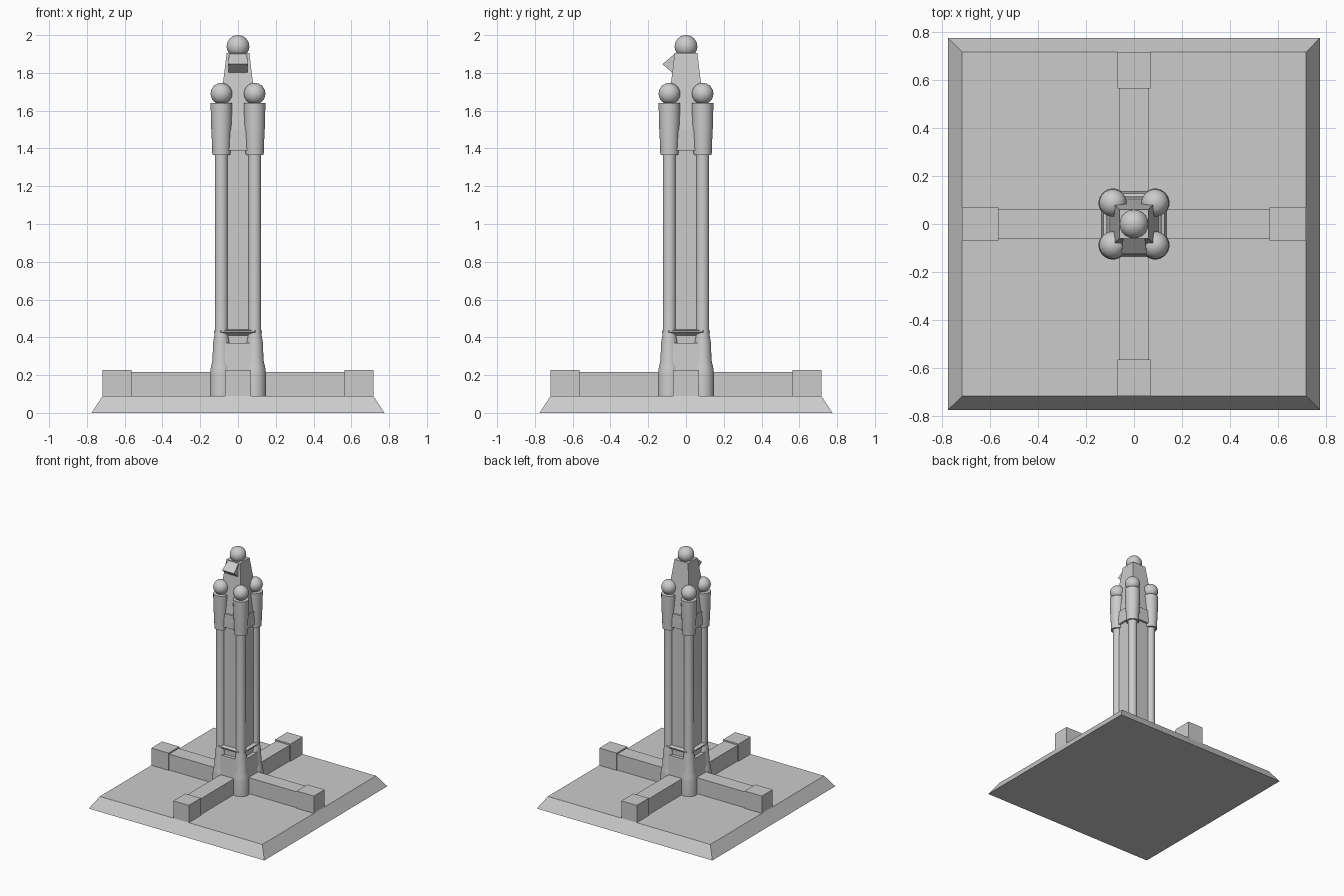
import bpy, bmesh, math

if "Cube" in bpy.data.objects:
    bpy.data.objects.remove(bpy.data.objects["Cube"])

COL = 0.088  # column centre offset


def finish(name, bm, smooth=False):
    bmesh.ops.recalc_face_normals(bm, faces=bm.faces)
    me = bpy.data.meshes.new(name)
    bm.to_mesh(me)
    bm.free()
    ob = bpy.data.objects.new(name, me)
    bpy.context.collection.objects.link(ob)
    if smooth:
        bpy.ops.object.select_all(action='DESELECT')
        ob.select_set(True)
        bpy.context.view_layer.objects.active = ob
        bpy.ops.object.shade_smooth_by_angle(angle=math.radians(35))
    return ob


def loft(name, rings, smooth=False):
    """Skin a list of equal-length point rings and cap both ends."""
    bm = bmesh.new()
    vs = [[bm.verts.new(p) for p in ring] for ring in rings]
    n = len(vs[0])
    for a, b in zip(vs, vs[1:]):
        for i in range(n):
            j = (i + 1) % n
            bm.faces.new((a[i], a[j], b[j], b[i]))
    bm.faces.new(vs[0][::-1])
    bm.faces.new(vs[-1])
    return finish(name, bm, smooth)


def square(h, z):
    return [(-h, -h, z), (h, -h, z), (h, h, z), (-h, h, z)]


def notched(h, z, c=COL):
    """Square with its corners cut off inside the columns."""
    return [(-c, -h, z), (c, -h, z), (h, -c, z), (h, c, z),
            (c, h, z), (-c, h, z), (-h, c, z), (-h, -c, z)]


def circle(cx, cy, r, z, n=32):
    return [(cx + r * math.cos(math.tau * i / n),
             cy + r * math.sin(math.tau * i / n), z) for i in range(n)]


def lathe(name, cx, cy, profile):
    return loft(name, [circle(cx, cy, r, z) for r, z in profile], True)


def ball(name, x, y, z, r):
    bm = bmesh.new()
    bmesh.ops.create_uvsphere(bm, u_segments=32, v_segments=16, radius=r)
    bmesh.ops.translate(bm, verts=bm.verts, vec=(x, y, z))
    return finish(name, bm, True)


def box(name, x0, x1, hw, z0, z1, angle):
    ob = loft(name, [[(x0, -hw, z), (x1, -hw, z), (x1, hw, z), (x0, hw, z)]
                     for z in (z0, z1)])
    ob.rotation_euler.z = angle
    return ob


# Sloped base slab
loft("base", [square(0.775, 0), square(0.717, 0.09)])

# Four low beams with raised end blocks
for k in range(4):
    a = k * math.pi / 2
    box(f"beam_{k + 1}", 0.05, 0.60, 0.06, 0.09, 0.217, a)
    box(f"beam_end_{k + 1}", 0.565, 0.717, 0.068, 0.09, 0.228, a)

# Plinth, ledge, shaft and collar of the central tower
loft("plinth", [notched(0.135, 0.09), notched(0.135, 0.22), notched(0.127, 0.37)])
loft("shaft", [notched(0.1, 0.36), notched(0.098, 1.51)])
loft("ledge", [notched(0.1, 0.41), notched(0.127, 0.427),
               notched(0.127, 0.435), notched(0.1, 0.442)])
loft("collar", [notched(0.114, 1.39), notched(0.112, 1.50)])

# Tapered head with a ball finial
loft("head", [square(0.105, 1.50), square(0.08, 1.74), square(0.06, 1.905)])
ball("finial", 0, 0, 1.94, 0.06)

# Wedge projecting from the front of the head
wedge = [[(s * 0.045, -0.055, 1.905), (s * 0.053, -0.125, 1.846),
          (s * 0.048, -0.06, 1.79)] for s in (-1, 1)]
loft("front_wedge", wedge)

# Corner columns with flared feet, sleeves and ball tops
for sx in (-1, 1):
    for sy in (-1, 1):
        tag = ("front" if sy < 0 else "back") + ("_left" if sx < 0 else "_right")
        x, y = sx * COL, sy * COL
        lathe("column_" + tag, x, y,
              [(0.06, 0.09), (0.06, 0.21), (0.056, 0.24), (0.047, 0.28),
               (0.044, 0.37), (0.037, 0.41), (0.035, 0.43), (0.035, 1.37)])
        lathe("sleeve_" + tag, x, y,
              [(0.048, 1.365), (0.05, 1.43), (0.055, 1.53), (0.057, 1.64)])
        ball("column_ball_" + tag, x, y, 1.69, 0.057)
